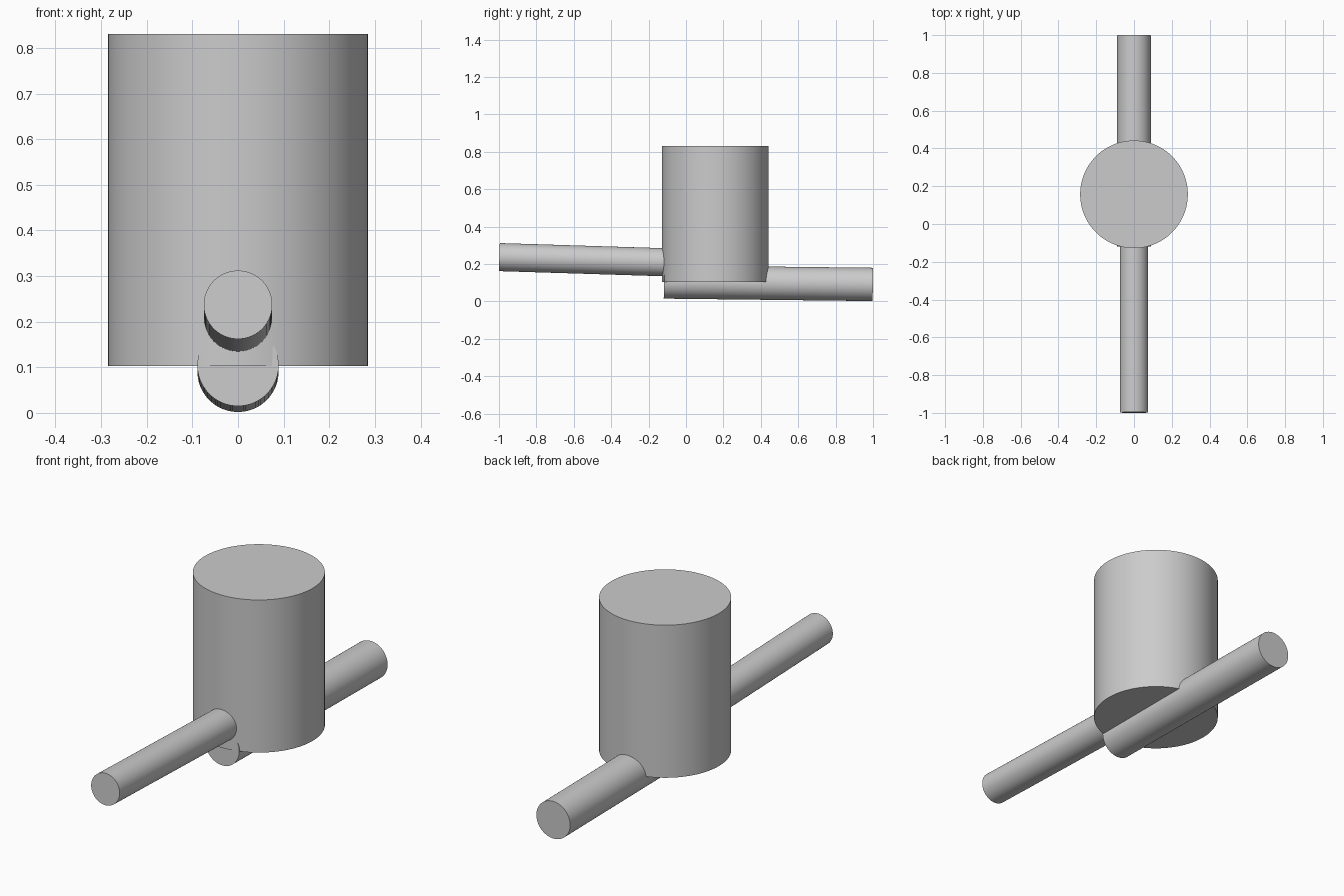
import bpy
import math
from mathutils import Vector

if "Cube" in bpy.data.objects:
    bpy.data.objects.remove(bpy.data.objects["Cube"], do_unlink=True)

grey = bpy.data.materials.new("light_grey")
grey.use_nodes = True
colour = (0.6, 0.6, 0.6, 1)
grey.diffuse_color = colour
grey.node_tree.nodes["Principled BSDF"].inputs["Base Color"].default_value = colour


def rod(name, start, end, radius, sides=96):
    """Smooth capped cylinder between two points."""
    a, b = Vector(start), Vector(end)
    axis = b - a
    bpy.ops.mesh.primitive_cylinder_add(
        vertices=sides, radius=radius, depth=axis.length, location=(a + b) / 2,
        rotation=axis.to_track_quat("Z", "Y").to_euler())
    obj = bpy.context.object
    obj.name = name
    obj.data.materials.append(grey)
    bpy.ops.object.shade_smooth_by_angle(angle=math.radians(35))
    return obj


# Upright drum
rod("drum", (0, 0.157, 0.103), (0, 0.157, 0.83), 0.285, 128)

# Slim pipe entering the front of the drum, sloping down towards it
rod("front_pipe", (0, -0.998, 0.237), (0, 0, 0.206), 0.075)

# Thicker pipe under the drum, leaving at the back
rod("back_pipe", (0, -0.118, 0.104), (0, 0.999, 0.091), 0.089)
